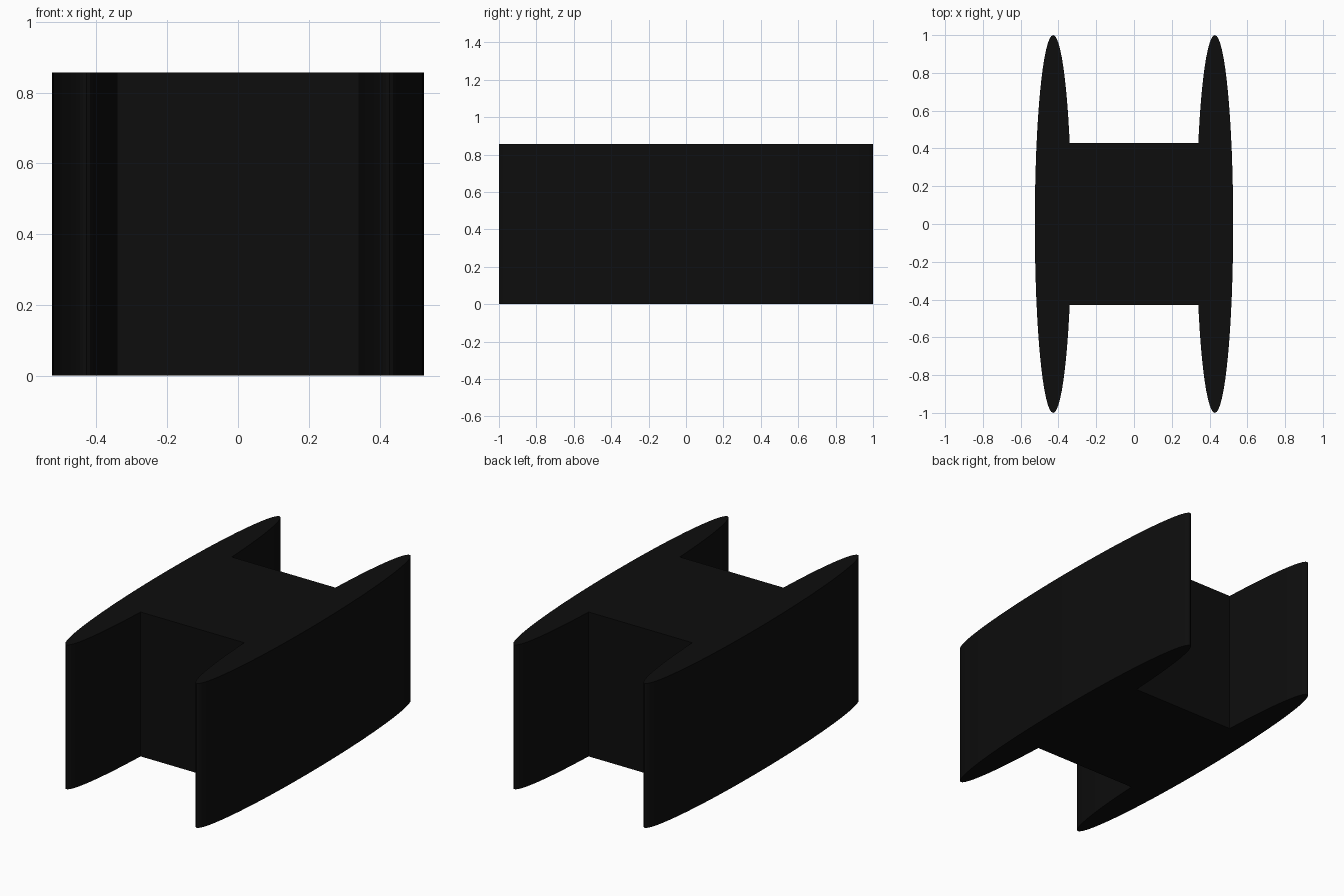
import bpy, bmesh
from math import cos, sin, asin, pi

if "Cube" in bpy.data.objects:
    bpy.data.objects.remove(bpy.data.objects["Cube"])

HALF = 0.428          # half width of the central cube, also the side plate offset
RX, RY = 0.097, 1.0   # radii of the elliptical side plates
HEIGHT = 0.857
SIDES = 64

# Outline of the right half: arc from the lower joint, round the outside, to the upper joint
joint = pi - asin(HALF / RY)
steps = [2 * pi * k / SIDES for k in range(-SIDES // 2, SIDES // 2 + 1)]
angles = [-joint] + [a for a in steps if abs(a) < joint - 0.005] + [joint]
right = [(HALF + RX * cos(a), RY * sin(a)) for a in angles]
left = [(-x, -y) for x, y in right]

# Body: H-shaped outline extruded upward
bm = bmesh.new()
base = bm.faces.new([bm.verts.new((x, y, 0)) for x, y in right + left])
top = bmesh.ops.extrude_face_region(bm, geom=[base], use_keep_orig=True)
bmesh.ops.translate(bm, vec=(0, 0, HEIGHT),
                    verts=[v for v in top["geom"] if isinstance(v, bmesh.types.BMVert)])
bmesh.ops.recalc_face_normals(bm, faces=bm.faces)
mesh = bpy.data.meshes.new("winged_block")
bm.to_mesh(mesh)
bm.free()
body = bpy.data.objects.new("winged_block", mesh)
bpy.context.collection.objects.link(body)

# Black finish
black = bpy.data.materials.new("black")
black.diffuse_color = (0.004, 0.004, 0.004, 1)
black.use_nodes = True
black.node_tree.nodes["Principled BSDF"].inputs["Base Color"].default_value = black.diffuse_color
mesh.materials.append(black)
